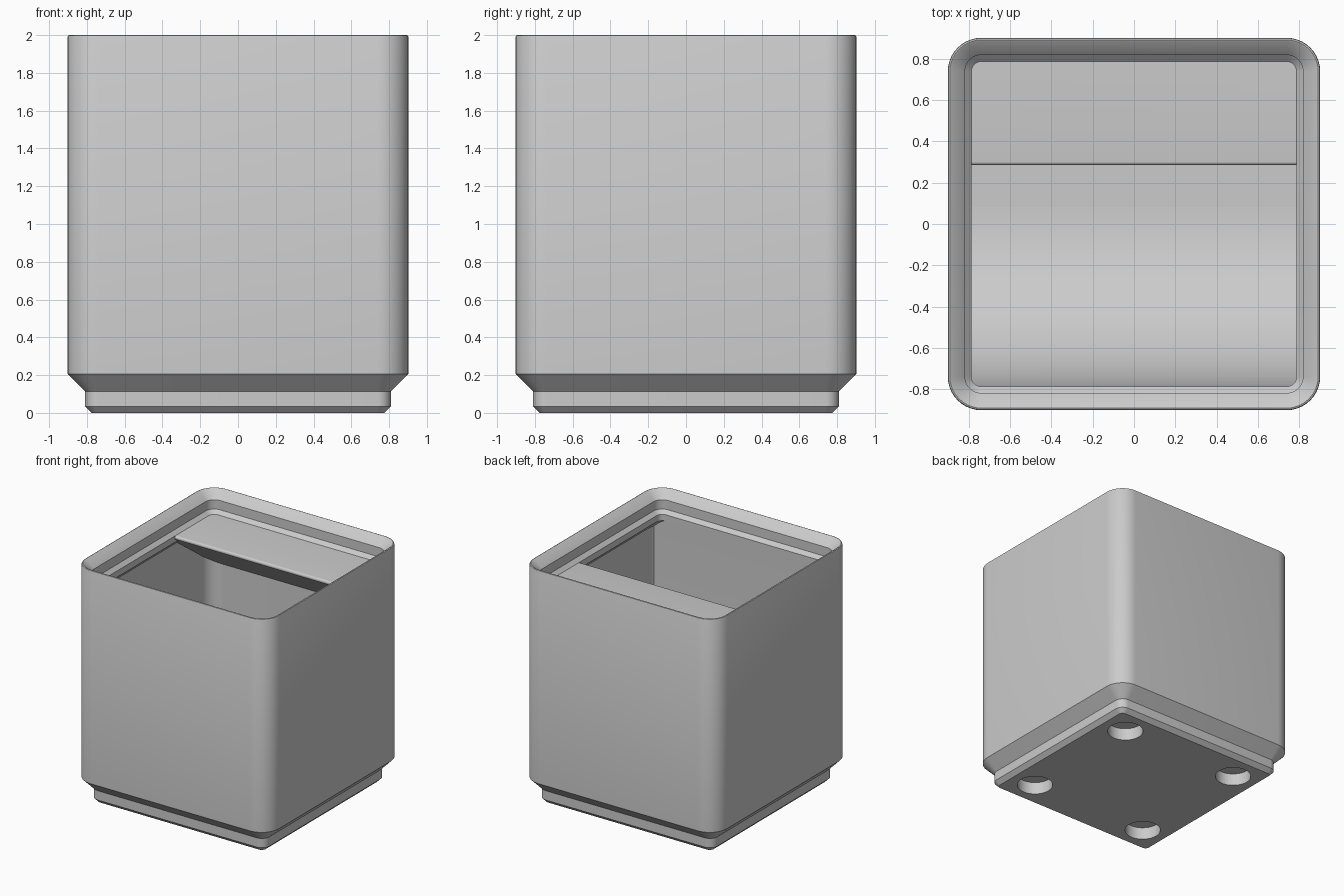
import bpy, bmesh, math
from mathutils import Vector

old = bpy.data.objects.get("Cube")
if old:
    bpy.data.objects.remove(old, do_unlink=True)

# Single plain material
grey = bpy.data.materials.new("light_grey")
grey.use_nodes = True
COLOUR = (0.6, 0.6, 0.6, 1.0)
grey.diffuse_color = COLOUR
grey.node_tree.nodes["Principled BSDF"].inputs["Base Color"].default_value = COLOUR

HALF = 0.902     # outer half width
WALL = 0.86      # inner wall half width
LIP = 0.788      # half width of the opening
SHELF_Z = 1.823  # underside level of the stacking lip
FLOOR = 0.304


def finish(name, bm):
    bmesh.ops.recalc_face_normals(bm, faces=bm.faces)
    mesh = bpy.data.meshes.new(name)
    bm.to_mesh(mesh)
    bm.free()
    obj = bpy.data.objects.new(name, mesh)
    bpy.context.collection.objects.link(obj)
    mesh.materials.append(grey)
    return obj


def activate(obj):
    bpy.ops.object.select_all(action="DESELECT")
    obj.select_set(True)
    bpy.context.view_layer.objects.active = obj


def smooth(obj):
    activate(obj)
    bpy.ops.object.shade_smooth_by_angle(angle=math.radians(30))


def boolean(obj, other, operation):
    mod = obj.modifiers.new(operation.lower(), "BOOLEAN")
    mod.operation = operation
    mod.solver = "EXACT"
    mod.object = other
    activate(obj)
    bpy.ops.object.modifier_apply(modifier=mod.name)
    bpy.data.objects.remove(other, do_unlink=True)


def rounded_square(half, radius, z, steps=10):
    c = half - radius
    points = []
    for i, (sx, sy) in enumerate([(1, 1), (-1, 1), (-1, -1), (1, -1)]):
        for k in range(steps + 1):
            a = math.pi / 2 * (i + k / steps)
            points.append(Vector((sx * c + radius * math.cos(a),
                                  sy * c + radius * math.sin(a), z)))
    return points


def loft(name, sections):
    """Stack rounded squares (half width, corner radius, height) and cap both ends."""
    bm = bmesh.new()
    rings = [[bm.verts.new(p) for p in rounded_square(*s)] for s in sections]
    for a, b in zip(rings, rings[1:]):
        for i in range(len(a)):
            j = (i + 1) % len(a)
            bm.faces.new((a[i], a[j], b[j], b[i]))
    bm.faces.new(rings[0])
    bm.faces.new(rings[-1])
    return finish(name, bm)


def prism(name, outline, half_x):
    """Extrude a (y, z) outline across x, trimmed to the rounded body."""
    bm = bmesh.new()
    face = bm.faces.new([bm.verts.new((-half_x, y, z)) for y, z in outline])
    out = bmesh.ops.extrude_face_region(bm, geom=[face])
    moved = [v for v in out["geom"] if isinstance(v, bmesh.types.BMVert)]
    bmesh.ops.translate(bm, verts=moved, vec=(2 * half_x, 0, 0))
    obj = finish(name, bm)
    limit = loft("trim_block", [(0.88, 0.14, 0.1), (0.88, 0.14, 1.95)])
    boolean(obj, limit, "INTERSECT")
    smooth(obj)
    return obj


def arc(cy, cz, r, start, end, steps):
    angles = [math.radians(start + (end - start) * i / steps) for i in range(steps + 1)]
    return [(cy + r * math.cos(a), cz + r * math.sin(a)) for a in angles]


# Bin shell: stepped foot, outer wall, stacking lip, inner wall and floor
bin_shell = loft("bin_shell", [
    (0.774, 0.035, 0.0),
    (0.809, 0.07, 0.035),
    (0.809, 0.07, 0.113),
    (HALF, 0.163, 0.207),
    (HALF, 0.163, 1.99),
    (HALF - 0.003, 0.16, 1.997),
    (HALF - 0.01, 0.153, 2.0),
    (HALF - 0.017, 0.146, 1.997),
    (0.819, 0.08, 1.931),
    (0.819, 0.08, 1.853),
    (LIP, 0.05, SHELF_Z),
    (LIP, 0.05, 1.77),
    (WALL, 0.12, 1.70),
    (WALL, 0.12, FLOOR),
])

# Round magnet pockets under the foot
bm = bmesh.new()
for sx in (-1, 1):
    for sy in (-1, 1):
        made = bmesh.ops.create_cone(bm, cap_ends=True, segments=40, radius1=0.141,
                                     radius2=0.141, depth=0.208)
        bmesh.ops.translate(bm, verts=made["verts"], vec=(sx * 0.56, sy * 0.56, 0))
boolean(bin_shell, finish("pocket_cutter", bm), "DIFFERENCE")
smooth(bin_shell)

# Curved scoop rising into the front wall
R = 0.87
scoop = [(-0.95, FLOOR - 0.03), (-0.95, 1.79), (-LIP, 1.79)]
scoop += arc(R - LIP, FLOOR + R, R, 180, 270, 24)
scoop += [(R - LIP, FLOOR - 0.03)]
prism("front_scoop", scoop, 0.95)

# Label shelf at the back with a rounded nose and sloping underside
nose = arc(0.302, SHELF_Z - 0.017, 0.017, 90, 234, 10)
y_end, z_end = nose[-1]
back = 0.95
drop = (back - y_end) * math.tan(math.radians(36))
prism("label_shelf", [(back, SHELF_Z)] + nose + [(back, z_end - drop)], 0.95)
